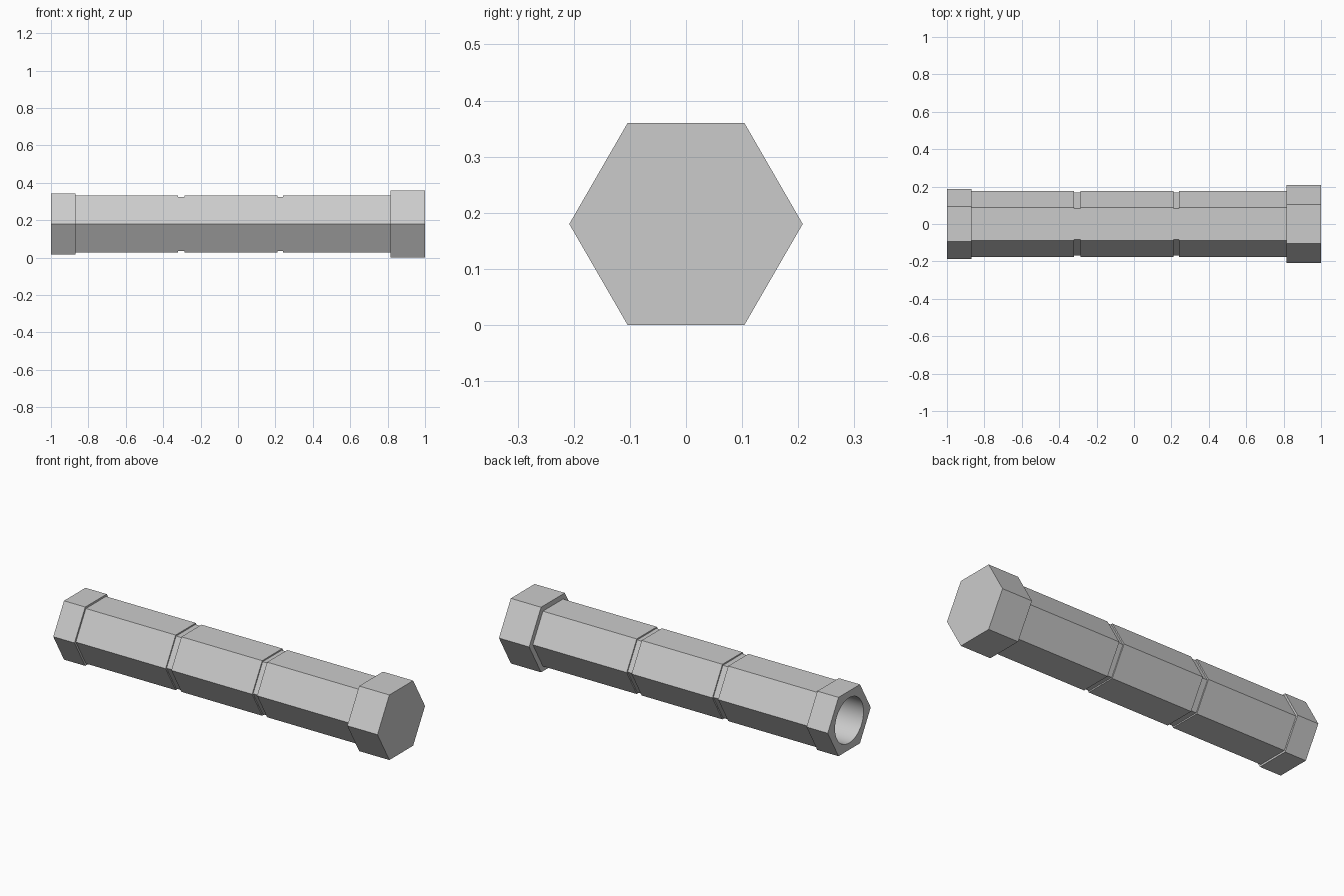
import bpy
import bmesh
from math import cos, sin, radians

cube = bpy.data.objects.get("Cube")
if cube:
    bpy.data.objects.remove(cube)

AXIS_Z = 0.18

grey = bpy.data.materials.new("grey metal")
grey.use_nodes = True
grey.diffuse_color = (0.6, 0.6, 0.6, 1)
grey.node_tree.nodes["Principled BSDF"].inputs["Base Color"].default_value = (0.6, 0.6, 0.6, 1)


def turned(name, profile, sides):
    """Closed solid along x from (x, radius) stations, with a flat side on top."""
    bm = bmesh.new()
    rings = []
    for x, r in profile:
        angles = [radians(360 * i / sides) for i in range(sides)]
        rings.append([bm.verts.new((x, r * cos(a), r * sin(a))) for a in angles])
    for a, b in zip(rings, rings[1:]):
        for i in range(sides):
            j = (i + 1) % sides
            bm.faces.new((a[i], a[j], b[j], b[i]))
    bm.faces.new(rings[0])
    bm.faces.new(rings[-1])
    bmesh.ops.recalc_face_normals(bm, faces=bm.faces)
    mesh = bpy.data.meshes.new(name)
    bm.to_mesh(mesh)
    bm.free()
    mesh.materials.append(grey)
    obj = bpy.data.objects.new(name, mesh)
    obj.location.z = AXIS_Z
    bpy.context.collection.objects.link(obj)
    return obj


# Hexagonal barrel: end collar, then three body lengths split by two grooves
COLLAR, BODY, GROOVE, HEAD = 0.188, 0.176, 0.168, 0.208
steps = [(-1, -0.87, COLLAR), (-0.87, -0.32, BODY), (-0.32, -0.285, GROOVE),
         (-0.285, 0.21, BODY), (0.21, 0.24, GROOVE), (0.24, 0.815, BODY)]
barrel = turned("barrel", [(x, r) for x0, x1, r in steps for x in (x0, x1)], 6)

# Solid hexagonal head
head = turned("head", [(0.815, HEAD), (1, HEAD)], 6)

# Round bore cut into the collar end
cutter = turned("bore_cutter", [(-1.1, 0.125), (0.78, 0.125)], 48)
cutter.hide_render = True
bore = barrel.modifiers.new("bore", 'BOOLEAN')
bore.operation = 'DIFFERENCE'
bore.solver = 'EXACT'
bore.object = cutter
bpy.context.view_layer.update()
bpy.ops.object.select_all(action='DESELECT')
bpy.context.view_layer.objects.active = barrel
barrel.select_set(True)
bpy.ops.object.modifier_apply(modifier="bore")
bpy.data.objects.remove(cutter)

# Smooth bore wall, crisp hexagon edges
bpy.ops.object.shade_smooth_by_angle(angle=radians(30))
